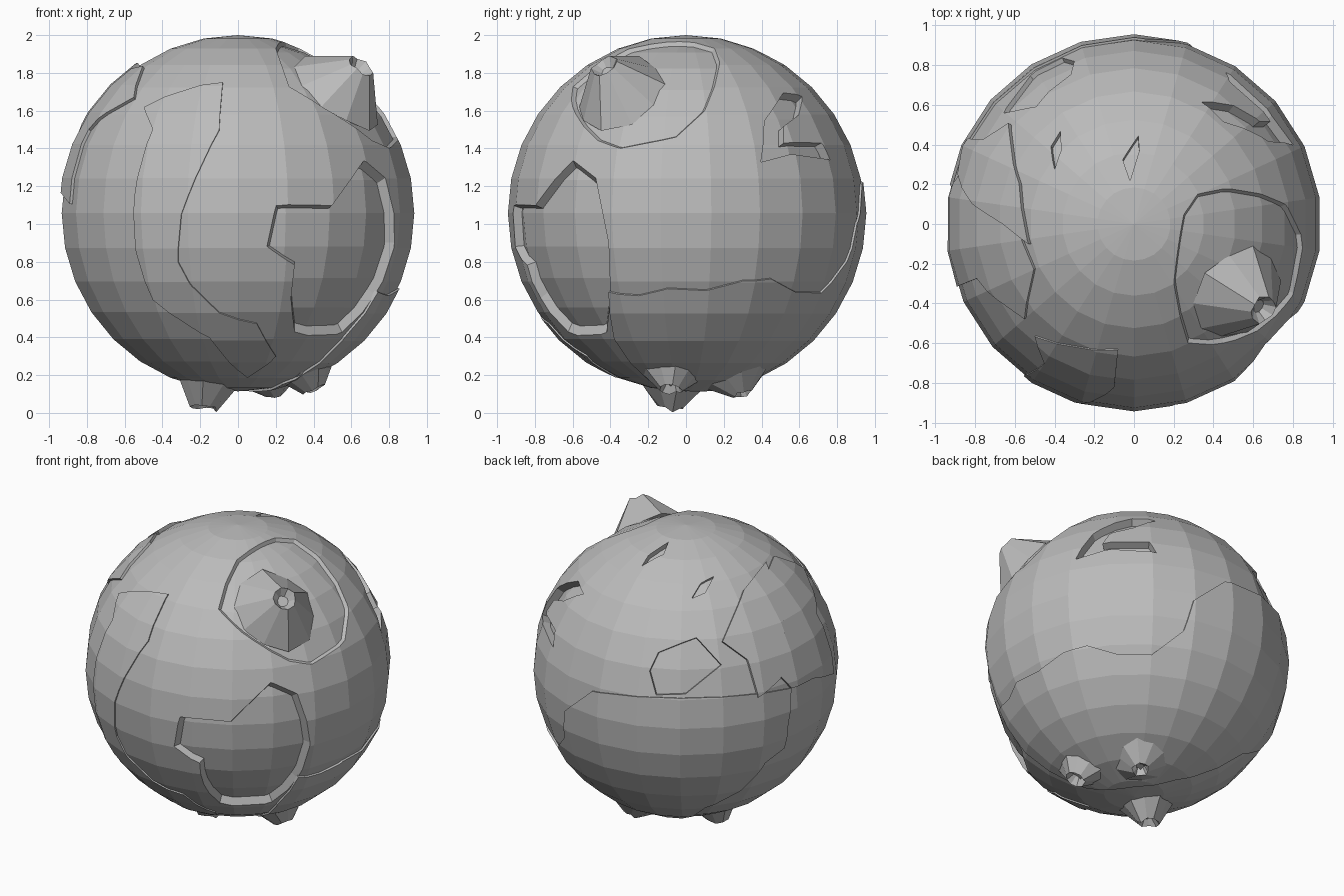
import bpy, bmesh, math, random
from mathutils import Vector

random.seed(4)
R = 0.943
CENTRE = Vector((0, 0, 1.057))

old = bpy.data.objects.get("Cube")
if old:
    bpy.data.objects.remove(old)

stone = bpy.data.materials.new("grey_stone")
stone.use_nodes = True
stone.diffuse_color = (0.5, 0.5, 0.5, 1)
stone.node_tree.nodes["Principled BSDF"].inputs["Base Color"].default_value = (0.5, 0.5, 0.5, 1)

# Sides from which outline points are laid on the ball
SLANT = math.sqrt(0.375)
SIDES = {
    "front": Vector((0, -1, 0)), "right": Vector((1, 0, 0)), "top": Vector((0, 0, 1)),
    "back_high": Vector((-SLANT, SLANT, 0.5)), "back_low": Vector((SLANT, SLANT, -0.5)),
}


def on_ball(side, points):
    """Project flat outline points onto the ball, as unit directions."""
    toward = SIDES[side]
    up = Vector((0, 1, 0)) if side == "top" else Vector((0, 0, 1))
    up = (up - toward * up.dot(toward)).normalized()
    across = up.cross(toward)
    result = []
    for u, v in points:
        if side in ("front", "right"):
            v -= CENTRE.z
        depth = math.sqrt(max(0, R * R - u * u - v * v))
        result.append((across * u + up * v + toward * depth).normalized())
    return result


def finish(name, bm):
    bmesh.ops.recalc_face_normals(bm, faces=bm.faces)
    mesh = bpy.data.meshes.new(name)
    bm.to_mesh(mesh)
    bm.free()
    mesh.materials.append(stone)
    obj = bpy.data.objects.new(name, mesh)
    obj.location = CENTRE
    bpy.context.collection.objects.link(obj)
    return obj


def ball(name, radius):
    bm = bmesh.new()
    bmesh.ops.create_uvsphere(bm, u_segments=22, v_segments=16, radius=radius)
    return finish(name, bm)


def wedge(outline, lift):
    """Pyramid that fans out through an outline on the ball."""
    bm = bmesh.new()
    middle = sum(outline, Vector()).normalized()
    apex = middle * R * lift
    tip = bm.verts.new(apex)
    rim = [bm.verts.new(apex + (p * R - apex) * 5) for p in outline]
    for i, v in enumerate(rim):
        bm.faces.new((tip, rim[i - 1], v))
    cap = bm.faces.new(rim)
    bmesh.ops.triangulate(bm, faces=[cap])
    return finish("wedge_cutter", bm)


def combine(obj, cutter, operation):
    mod = obj.modifiers.new("cut", "BOOLEAN")
    mod.object, mod.operation, mod.solver = cutter, operation, "EXACT"
    bpy.context.view_layer.update()
    bpy.context.view_layer.objects.active = obj
    bpy.ops.object.modifier_apply(modifier=mod.name)
    bpy.data.objects.remove(cutter)


def basin(outline, depth, lift=0.0):
    cutter = wedge(outline, lift)
    combine(cutter, ball("floor_cutter", R - depth), "DIFFERENCE")
    combine(planet, cutter, "DIFFERENCE")


def plate(name, outline, height):
    obj = ball(name, R + height)
    combine(obj, wedge(outline, 0), "INTERSECT")


def volcano(name, tip, base, mouth, sides=10):
    """Faceted cone with a small crater, standing out along its tip direction."""
    tip = Vector(tip)
    axis = tip.normalized()
    side = axis.orthogonal().normalized()
    other = axis.cross(side)
    foot = math.sqrt(R * R - base * base) - 0.02
    top = tip.length
    bm = bmesh.new()
    rings = []
    for radius, height in ((base, foot), (mouth, top), (mouth * 0.5, top - 0.04)):
        ring = []
        for i in range(sides):
            a = math.tau * i / sides
            r = radius * random.uniform(0.9, 1.1)
            h = height + random.uniform(-0.012, 0.012)
            ring.append(bm.verts.new(axis * h + (side * math.cos(a) + other * math.sin(a)) * r))
        rings.append(ring)
    for low, high in zip(rings, rings[1:]):
        for i in range(sides):
            bm.faces.new((low[i - 1], low[i], high[i], high[i - 1]))
    bm.faces.new(rings[0])
    bm.faces.new(rings[-1])
    finish(name, bm)


planet = ball("planet", R)

# Sunken front basin
basin(on_ball("front", [(.15, .88), (.2, 1.1), (.5, 1.1), (.67, 1.34)])
      + on_ball("right", [(-.48, 1.25), (-.41, .9), (-.4, .62), (-.42, .42)])
      + on_ball("front", [(.3, .42), (.28, .6), (.3, .78)]), 0.045, 0.55)

# Shallow hollow around the large volcano
basin(on_ball("front", [(.2, 1.93), (.27, 1.73), (.45, 1.62), (.72, 1.44)])
      + on_ball("right", [(-.35, 1.4), (-.05, 1.46), (.1, 1.6), (.16, 1.75)])
      + on_ball("top", [(.45, .18), (.32, .15), (.25, .05)]), 0.022, 0.6)

# Ragged rift and small gouges
basin(on_ball("right", [(.4, 1.33), (.42, 1.55), (.52, 1.7), (.62, 1.68), (.6, 1.58), (.52, 1.52),
                        (.52, 1.43), (.72, 1.43), (.77, 1.34), (.55, 1.37)]), 0.05)
basin(on_ball("back_high", [(-.37, -.1), (-.31, .01), (-.07, .08), (.07, -.1), (-.16, -.26), (-.34, -.25)]), 0.025)
basin(on_ball("back_high", [(-.33, .57), (-.28, .63), (-.14, .71), (-.19, .63)]), 0.03)
basin(on_ball("back_high", [(-.07, .33), (0, .42), (.09, .46), (.02, .36)]), 0.02)

# Raised crust plates
plate("front_plate", on_ball("front", [
    (-.08, 1.75), (-.1, 1.5), (-.3, 1.05), (-.32, .8), (-.25, .68), (-.1, .53), (.1, .47), (.2, .3),
    (.05, .19), (-.15, .4), (-.45, .6), (-.54, .85), (-.55, 1.15), (-.45, 1.5), (-.5, 1.62)]), 0.008)
plate("southern_plate",
      on_ball("right", [(-.38, .4), (-.41, .64), (-.25, .62), (-.1, .66), (.1, .65), (.3, .7), (.45, .71), (.58, .64)])
      + on_ball("back_low", [(.18, .05), (.38, .19), (.44, .37), (.62, .48)])
      + on_ball("back_high", [(.52, -.26), (.5, -.47), (.48, -.61), (.35, -.69), (.2, -.84), (0, -.91)])
      + on_ball("back_low", [(.27, -.72), (.02, -.75), (-.28, -.75)]), 0.012)
plate("back_plate", on_ball("back_high", [
    (.51, .57), (.36, .36), (.24, .07), (.43, -.17), (.52, -.26), (.68, -.2), (.85, -.16), (.75, .2), (.72, .5)]), 0.016)
plate("side_plate", on_ball("top", [
    (-.62, .5), (-.57, .2), (-.52, -.1), (-.65, 0), (-.8, .1), (-.88, .25), (-.83, .42), (-.75, .42)]), 0.022)

# Volcanoes: one above, three below
volcano("large_volcano", (.65, -.43, .78), .26, .07)
volcano("lower_volcano_a", (-.18, -.08, -1.03), .17, .07)
volcano("lower_volcano_b", (.4, -.08, -.93), .17, .06)
volcano("lower_volcano_c", (.2, .3, -.96), .2, .05)
